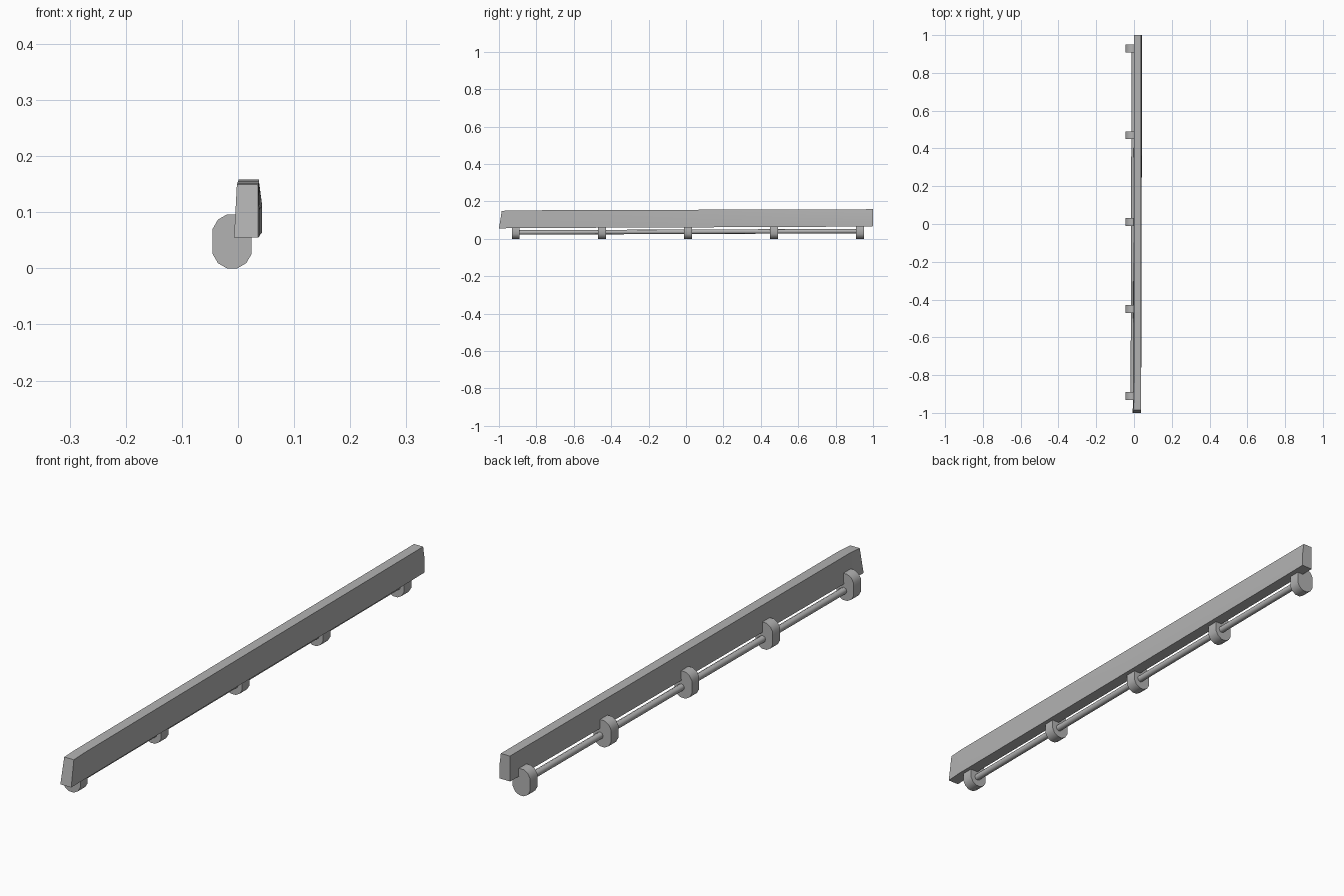
import bpy
import bmesh
import math
from mathutils import Vector

if "Cube" in bpy.data.objects:
    bpy.data.objects.remove(bpy.data.objects["Cube"])

grey = bpy.data.materials.new("dark_grey")
grey.diffuse_color = (0.45, 0.45, 0.45, 1)
grey.use_nodes = True
grey.node_tree.nodes["Principled BSDF"].inputs["Base Color"].default_value = grey.diffuse_color


def loft(name, rings, smooth_angle=None):
    """Skin matching closed rings of points and cap both ends."""
    bm = bmesh.new()
    loops = [[bm.verts.new(p) for p in ring] for ring in rings]
    n = len(loops[0])
    for a, b in zip(loops, loops[1:]):
        for i in range(n):
            j = (i + 1) % n
            bm.faces.new((a[i], a[j], b[j], b[i]))
    bm.faces.new(loops[0])
    bm.faces.new(loops[-1])
    bmesh.ops.recalc_face_normals(bm, faces=bm.faces)
    mesh = bpy.data.meshes.new(name)
    bm.to_mesh(mesh)
    bm.free()
    mesh.materials.append(grey)
    obj = bpy.data.objects.new(name, mesh)
    bpy.context.collection.objects.link(obj)
    if smooth_angle:
        bpy.ops.object.select_all(action='DESELECT')
        obj.select_set(True)
        bpy.context.view_layer.objects.active = obj
        bpy.ops.object.shade_smooth_by_angle(angle=math.radians(smooth_angle))
    return obj


# Plank: slightly warped sections
# bottom y, top y, left bottom x, left top x, right top x, right bottom x, bottom z, top z
sections = [
    (-1.00, -0.985, -0.007, -0.002, 0.036, 0.036, 0.055, 0.149),
    (-0.94, -0.93, -0.006, -0.001, 0.037, 0.038, 0.057, 0.152),
    (0.00, 0.00, -0.003, 0.000, 0.037, 0.040, 0.061, 0.155),
    (0.72, 0.72, 0.000, 0.001, 0.037, 0.043, 0.064, 0.157),
    (1.00, 1.00, 0.000, 0.001, 0.037, 0.043, 0.067, 0.158),
]
rings = []
for yb, yt, lb, lt, rt, rb, zb, zt in sections:
    rings.append([(lb, yb, zb), (lt, yt, zt), (rt, yt, zt),
                  (rb, (yb + yt) / 2, (zb + zt) / 2), (rb, yb, zb)])
loft("plank", rings, 30)

# Brackets: twelve-sided discs stretched upward
bracket_ys = [-0.91 + 0.46 * i for i in range(5)]
radius = 0.0345 / math.cos(math.radians(15))
profile = []
for i in range(12):
    a = math.radians(15 + 30 * i)
    lift = 0.0135 if math.sin(a) > 0 else -0.0135
    profile.append((-0.0105 + radius * math.cos(a),
                    0.048 + radius * math.sin(a) + lift))
for k, y in enumerate(bracket_ys):
    loft(f"bracket_{k + 1}",
         [[(x, y + d, z) for x, z in profile] for d in (-0.021, 0.021)], 40)

# Rod: thin bar threading all brackets, with a slight tilt
ends = [Vector((-0.006, -0.91, 0.034)), Vector((-0.001, 0.93, 0.041))]
loft("rod", [[c + Vector((0.012 * math.cos(t * math.pi / 4), 0,
                          0.012 * math.sin(t * math.pi / 4)))
              for t in range(8)] for c in ends], 50)
